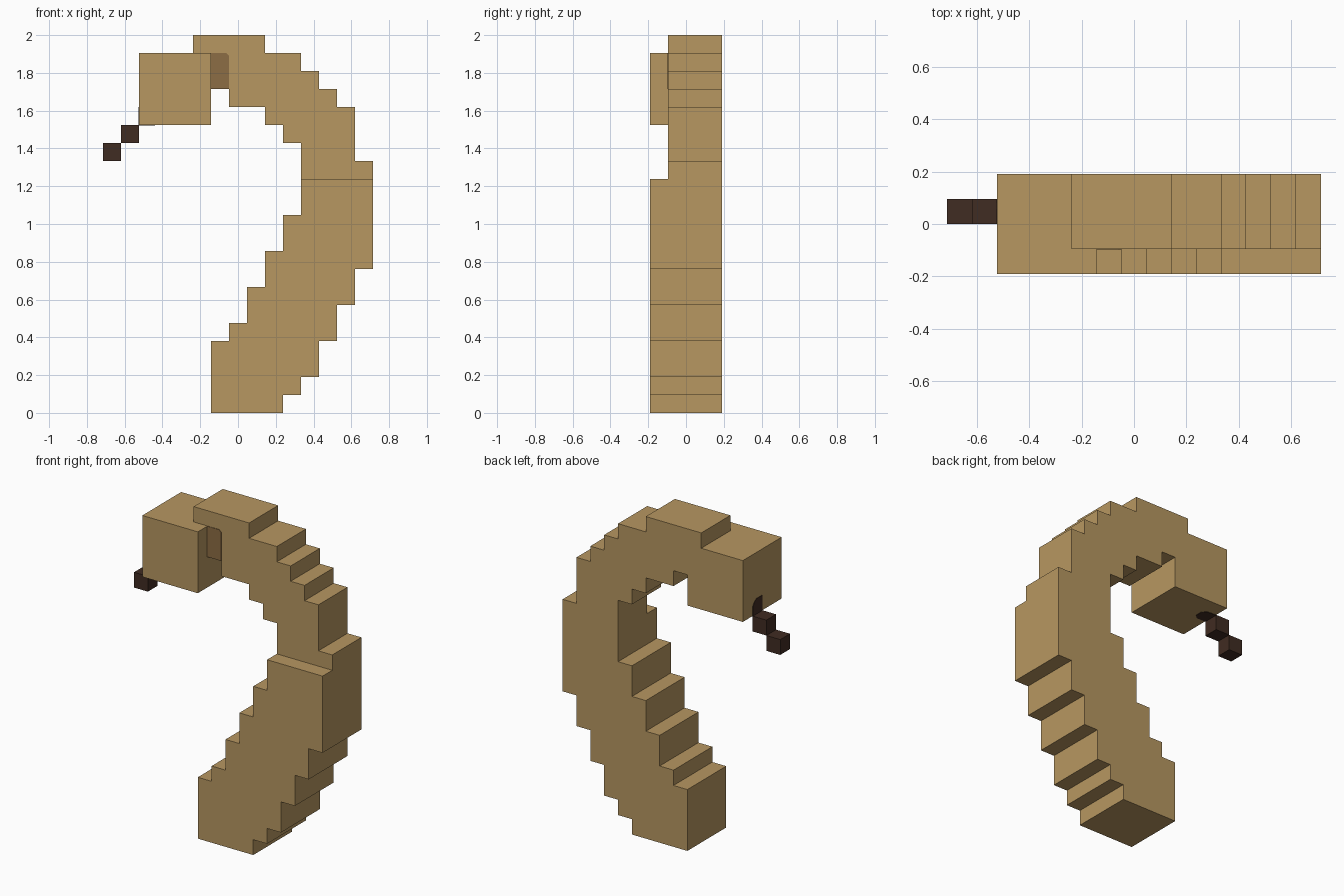
import bpy, bmesh
from mathutils import Vector

cube = bpy.data.objects.get("Cube")
if cube:
    bpy.data.objects.remove(cube, do_unlink=True)

U = 2 / 21  # block size


def material(name, rgb):
    m = bpy.data.materials.new(name)
    m.use_nodes = True
    m.diffuse_color = (*rgb, 1)
    bsdf = next(n for n in m.node_tree.nodes if n.type == 'BSDF_PRINCIPLED')
    bsdf.inputs["Base Color"].default_value = (*rgb, 1)
    bsdf.inputs["Roughness"].default_value = 0.9
    return m


tan = material("tan", (0.474, 0.309, 0.120))
brown = material("brown", (0.263, 0.153, 0.058))
dark = material("dark brown", (0.051, 0.025, 0.016))


def prism(name, outline, axis, lo, hi, mat):
    """Extrude a 2D outline (block units) along an axis from lo to hi."""
    bm = bmesh.new()
    points = []
    for a, b in outline:
        p = [a, b]
        p.insert(axis, lo)
        points.append(bm.verts.new(Vector(p) * U))
    face = bm.faces.new(points)
    extruded = bmesh.ops.extrude_face_region(bm, geom=[face])["geom"]
    shift = Vector((0, 0, 0))
    shift[axis] = (hi - lo) * U
    bmesh.ops.translate(bm, vec=shift,
                        verts=[v for v in extruded if isinstance(v, bmesh.types.BMVert)])
    bmesh.ops.recalc_face_normals(bm, faces=bm.faces)
    mesh = bpy.data.meshes.new(name)
    bm.to_mesh(mesh)
    bm.free()
    mesh.materials.append(mat)
    obj = bpy.data.objects.new(name, mesh)
    bpy.context.collection.objects.link(obj)
    return obj


def rect(a0, b0, a1, b1):
    return [(a0, b0), (a1, b0), (a1, b1), (a0, b1)]


# Stepped lower body, full depth
prism("lower_body", [
    (-1.5, 0), (2.5, 0), (2.5, 1), (3.5, 1), (3.5, 2), (4.5, 2), (4.5, 4), (5.5, 4),
    (5.5, 6), (6.5, 6), (6.5, 8), (7.5, 8), (7.5, 13), (3.5, 13), (3.5, 11), (2.5, 11),
    (2.5, 9), (1.5, 9), (1.5, 7), (0.5, 7), (0.5, 5), (-0.5, 5), (-0.5, 4), (-1.5, 4),
], 1, -2, 2, tan)

# Stepped arch, set back from the front
prism("upper_body", [
    (3.5, 13), (7.5, 13), (7.5, 14), (6.5, 14), (6.5, 17), (5.5, 17), (5.5, 18), (4.5, 18),
    (4.5, 19), (3.5, 19), (3.5, 20), (1.5, 20), (1.5, 21), (-2.5, 21), (-2.5, 20), (-1.5, 20),
    (-1.5, 18), (-0.5, 18), (-0.5, 17), (1.5, 17), (1.5, 16), (2.5, 16), (2.5, 15), (3.5, 15),
], 1, -1, 2, tan)

# Head
prism("head", rect(-5.5, 16, -1.5, 20), 1, -2, 2, tan)

# Tongue: two blocks stepping down
for i, name in enumerate(("tongue_base", "tongue_tip")):
    prism(name, rect(-6.5 - i, 15 - i, -5.5 - i, 16 - i), 1, 0, 1, dark)

# Thin painted plates: neck patch, tongue root on the face and under the chin
prism("neck_patch", [(-1.5, 18), (-0.5, 18), (-0.5, 19.85), (-0.65, 20), (-1.5, 20)],
      1, -1.03, -1, brown)
prism("tongue_root_front", [(0, 16), (1, 16), (1, 16.6), (0.85, 16.85), (0.6, 17), (0, 17)],
      0, -5.53, -5.5, dark)
prism("tongue_root_below", [(-5.5, 0), (-4.85, 0), (-4.6, 0.2), (-4.6, 0.7), (-4.85, 0.95),
                            (-5.5, 1)], 2, 15.97, 16, dark)
